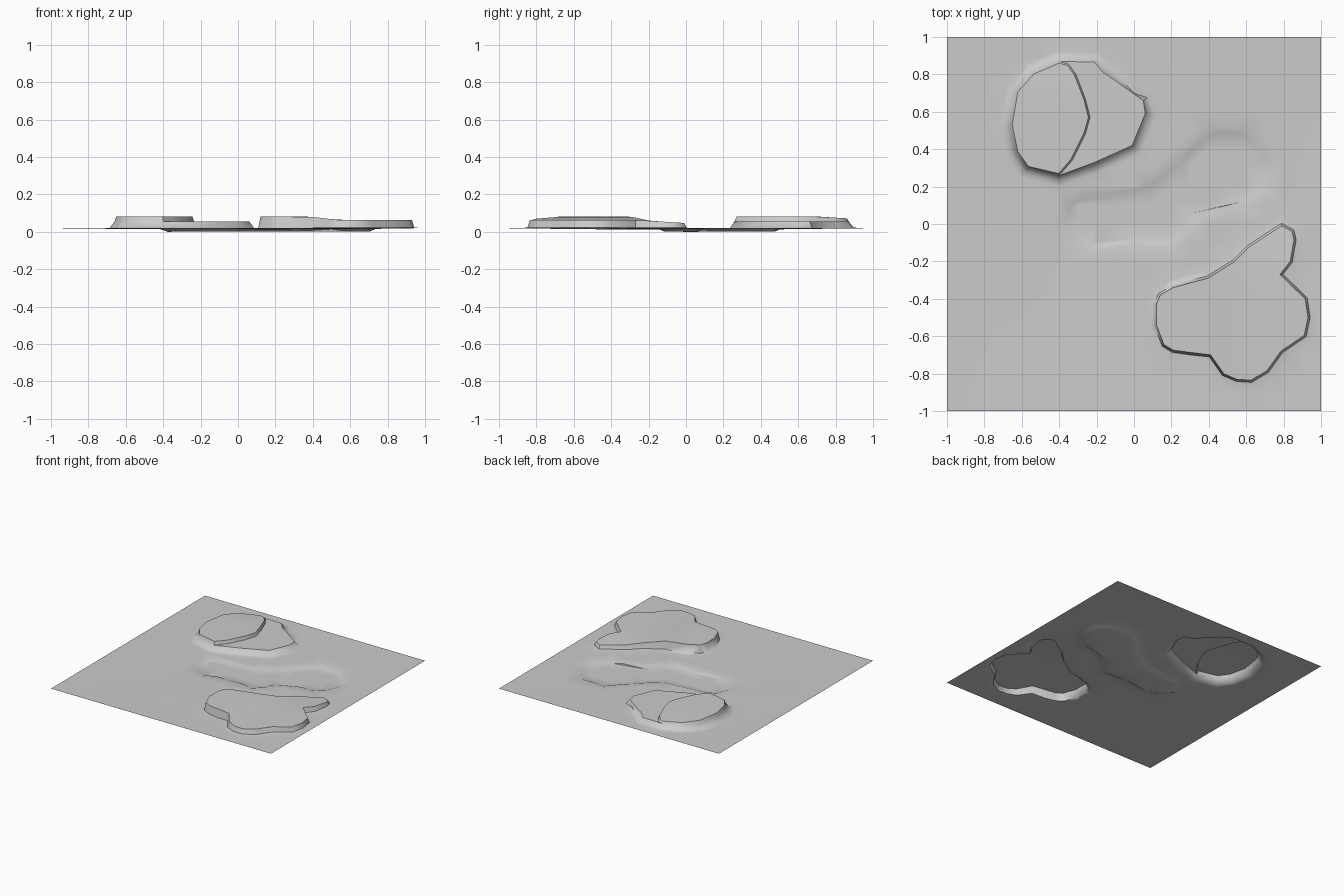
import bpy
import bmesh
import math
from mathutils import Vector
from mathutils.geometry import delaunay_2d_cdt

cube = bpy.data.objects.get("Cube")
if cube:
    bpy.data.objects.remove(cube, do_unlink=True)

# Outlines, all anticlockwise or clockwise, made consistent below
cap_west = [(-.4, .87), (-.54, .81), (-.63, .71), (-.66, .53), (-.63, .385), (-.57, .3), (-.4, .26)]
cap_step = [(-.33, .34), (-.26, .48), (-.235, .57), (-.26, .67), (-.31, .8), (-.35, .855)]
shelf_east = [(-.21, .33), (-.01, .42), (.06, .59), (.05, .66), (-.09, .76), (-.165, .81), (-.21, .865)]
pond = [(-.39, .01), (-.35, .11), (-.26, .145), (.075, .175), (.245, .325), (.405, .49),
        (.59, .485), (.71, .38), (.72, .28), (.685, .19), (.59, .11), (.325, .05),
        (.28, -.04), (.2, -.11), (0, -.09), (-.235, -.125), (-.315, -.085)]
mesa = [(.12, -.43), (.14, -.38), (.21, -.34), (.395, -.29), (.54, -.2), (.62, -.12),
        (.79, -.01), (.845, -.04), (.855, -.085), (.835, -.2), (.78, -.27), (.915, -.4),
        (.93, -.5), (.91, -.595), (.785, -.68), (.71, -.785), (.625, -.835), (.55, -.83),
        (.48, -.8), (.41, -.7), (.21, -.675), (.16, -.645), (.12, -.54)]


def ordered(points):
    pts = [Vector(p) for p in points]
    area = sum(a.x * b.y - a.y * b.x for a, b in zip(pts, pts[1:] + pts[:1]))
    return pts if area > 0 else pts[::-1]


def offset(pts, amount):
    result = []
    for i, p in enumerate(pts):
        a = (p - pts[i - 1]).normalized()
        b = (pts[(i + 1) % len(pts)] - p).normalized()
        normal = Vector((a.y + b.y, -a.x - b.x)).normalized()
        cosine = max(.7, normal.dot(Vector((a.y, -a.x))))
        result.append(p + normal * amount / cosine)
    return result


def inside(p, pts):
    hit = False
    for a, b in zip(pts, pts[1:] + pts[:1]):
        if (a.y > p.y) != (b.y > p.y) and p.x < a.x + (b.x - a.x) * (p.y - a.y) / (b.y - a.y):
            hit = not hit
    return hit


def clamp(t):
    return min(1, max(0, t))


# Height of each level
def ground_z(p):
    middle = (1 - p.x ** 2) * (1 - p.y ** 2)
    return .023 - .007 * middle + .002 * middle * math.sin(7 * p.x) * math.cos(6 * p.y)


def foot_z(p):
    return ground_z(p) + .005


def shelf_z(p):
    return .059


def cap_z(p):
    return .085 - .01 * clamp((p.y - .7) / .16)


def mesa_z(p):
    return .085 - .02 * clamp((p.x - .38) / .17) - .015 * clamp((p.y + .25) / .25)


def pond_z(p):
    return .003 + .003 * clamp(.5 + p.x)


# Nested contour loops, outermost first in each landform
shelf, cap, mesa, pond = (ordered(o) for o in (cap_west + shelf_east, cap_west + cap_step, mesa, pond))
contours = [
    (offset(shelf, .055), ground_z), (offset(shelf, .025), foot_z), (shelf, shelf_z),
    (cap, shelf_z), (offset(cap, -.009), cap_z),
    (offset(mesa, .045), ground_z), (offset(mesa, .012), foot_z), (mesa, mesa_z),
    (offset(pond, .02), ground_z), (offset(pond, -.012), pond_z),
]

points, edges, heights = [], [], []
for loop, height in contours:
    start, count = len(points), len(loop)
    points += loop
    heights += [height(p) for p in loop]
    edges += [(start + i, start + (i + 1) % count) for i in range(count)]

# Regular grid filling the space between contours
contour_points = list(points)
steps = 20
for i in range(steps + 1):
    for j in range(steps + 1):
        p = Vector((2 * i / steps - 1, 2 * j / steps - 1))
        border = i in (0, steps) or j in (0, steps)
        if not border and min((p - q).length for q in contour_points) < .035:
            continue
        height = ground_z
        for loop, level in contours:
            if inside(p, loop):
                height = level
        points.append(p)
        heights.append(height(p))

verts, _, faces, origins, _, _ = delaunay_2d_cdt(points, edges, [], 0, 1e-5)

# Terrain sheet
bm = bmesh.new()
for v, source in zip(verts, origins):
    z = heights[source[0]] if source else ground_z(v)
    bm.verts.new((v.x, v.y, z))
bm.verts.ensure_lookup_table()
for f in faces:
    bm.faces.new([bm.verts[i] for i in f])
bmesh.ops.recalc_face_normals(bm, faces=bm.faces)
if sum(f.normal.z for f in bm.faces) < 0:
    bmesh.ops.reverse_faces(bm, faces=bm.faces)
lowest = min(v.co.z for v in bm.verts)
bmesh.ops.translate(bm, verts=bm.verts, vec=(0, 0, -lowest))
mesh = bpy.data.meshes.new("terrain")
bm.to_mesh(mesh)
bm.free()
terrain = bpy.data.objects.new("terrain", mesh)
bpy.context.collection.objects.link(terrain)

# Plain grey ground
grey = bpy.data.materials.new("ground_grey")
grey.use_nodes = True
colour = (.6, .6, .6, 1)
grey.diffuse_color = colour
grey.node_tree.nodes["Principled BSDF"].inputs["Base Color"].default_value = colour
mesh.materials.append(grey)

bpy.ops.object.select_all(action='DESELECT')
terrain.select_set(True)
bpy.context.view_layer.objects.active = terrain
bpy.ops.object.shade_smooth_by_angle(angle=math.radians(50))
